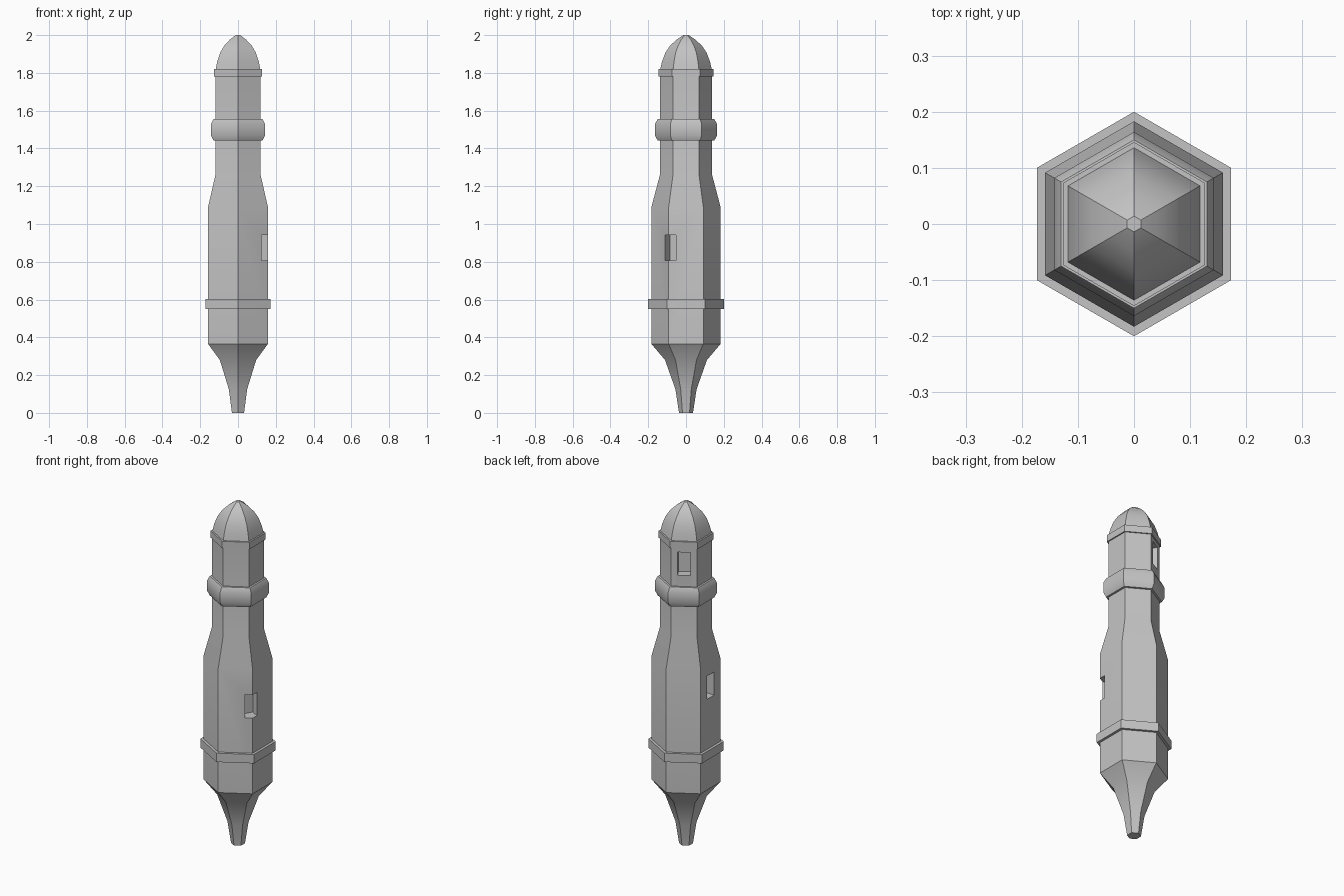
import bpy, bmesh, math

if "Cube" in bpy.data.objects:
    bpy.data.objects.remove(bpy.data.objects["Cube"])

stone = bpy.data.materials.new("grey stone")
stone.diffuse_color = (0.55, 0.55, 0.55, 1)
stone.use_nodes = True
stone.node_tree.nodes["Principled BSDF"].inputs["Base Color"].default_value = stone.diffuse_color


def hex_lathe(name, profile):
    """Closed six-sided solid from (corner radius, z) points, corners on the y axis."""
    bm = bmesh.new()
    rings = []
    for r, z in profile:
        rings.append([bm.verts.new((r * math.cos(math.radians(30 + 60 * i)),
                                    r * math.sin(math.radians(30 + 60 * i)), z))
                      for i in range(6)])
    for a, b in zip(rings, rings[1:]):
        for i in range(6):
            j = (i + 1) % 6
            bm.faces.new((a[i], a[j], b[j], b[i]))
    bm.faces.new(rings[0][::-1])
    bm.faces.new(rings[-1])
    bmesh.ops.recalc_face_normals(bm, faces=bm.faces[:])
    mesh = bpy.data.meshes.new(name)
    bm.to_mesh(mesh)
    bm.free()
    mesh.materials.append(stone)
    ob = bpy.data.objects.new(name, mesh)
    bpy.context.collection.objects.link(ob)
    return ob


def activate(ob):
    bpy.ops.object.select_all(action='DESELECT')
    ob.select_set(True)
    bpy.context.view_layer.objects.active = ob


def cut_window(ob, azimuth, inner_radius, z0, z1, width=0.068):
    """Cut a rectangular recess into the wall, facing the given azimuth."""
    a = math.radians(azimuth)
    mid = inner_radius + 0.1
    bpy.ops.mesh.primitive_cube_add(
        size=1, location=(mid * math.cos(a), mid * math.sin(a), (z0 + z1) / 2),
        rotation=(0, 0, a))
    cutter = bpy.context.object
    cutter.name = "window_cutter"
    cutter.scale = (0.2, width, z1 - z0)
    cutter.hide_render = True
    cutter.data.materials.append(stone)
    bpy.context.view_layer.update()
    activate(ob)
    mod = ob.modifiers.new("window", 'BOOLEAN')
    mod.operation = 'DIFFERENCE'
    mod.solver = 'EXACT'
    mod.object = cutter
    bpy.ops.object.modifier_apply(modifier=mod.name)
    bpy.data.objects.remove(cutter, do_unlink=True)


# Tower shaft with tapered foot and narrower upper storey
tower = hex_lathe("tower_shaft", [
    (0.037, 0), (0.056, 0.125), (0.111, 0.28), (0.183, 0.365),
    (0.183, 1.09), (0.138, 1.26), (0.138, 1.81)])

# Windows: one through a corner, one on the left, one at the upper back
cut_window(tower, -30, 0.113, 0.807, 0.943)
cut_window(tower, 180, 0.108, 0.895, 1.03)
cut_window(tower, 120, 0.07, 1.62, 1.755)

# Horizontal bands
lower_band = hex_lathe("lower_band", [(0.2, 0.55), (0.2, 0.602)])
cornice = hex_lathe("cornice", [(0.146, 1.78), (0.146, 1.82)])
collar = hex_lathe("rounded_collar", [
    (0.13, 1.44), (0.15, 1.442), (0.164, 1.468),
    (0.164, 1.53), (0.15, 1.555), (0.13, 1.556)])

# Domed roof
dome = hex_lathe("domed_roof", [
    (0.137, 1.815), (0.127, 1.86), (0.110, 1.905), (0.086, 1.942),
    (0.050, 1.976), (0.014, 2.0)])

for part, angle in ((tower, 30), (lower_band, 30), (cornice, 30),
                    (collar, 50), (dome, 32)):
    activate(part)
    bpy.ops.object.shade_smooth_by_angle(angle=math.radians(angle))
